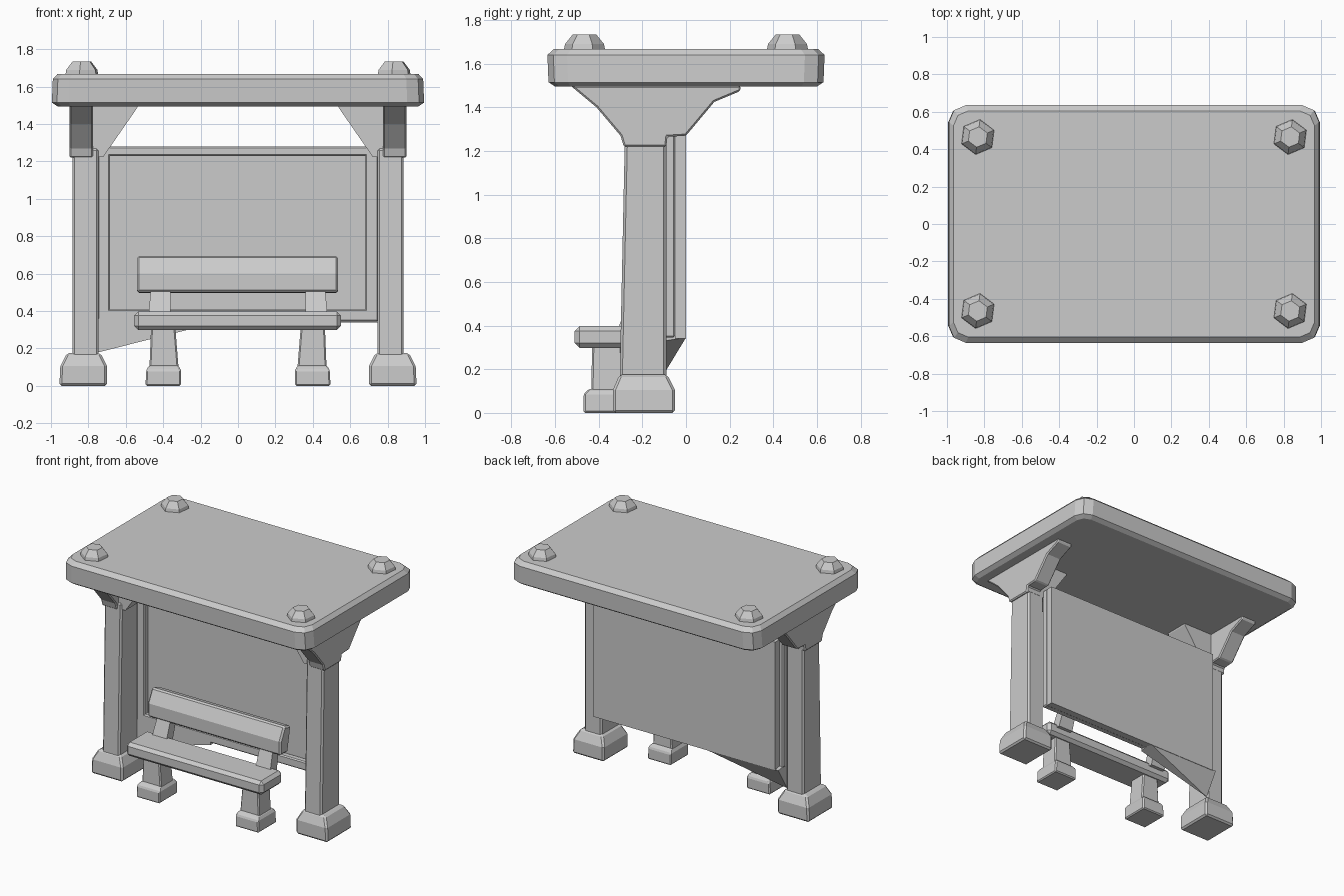
import bpy, bmesh, math
from mathutils import Vector

if "Cube" in bpy.data.objects:
    bpy.data.objects.remove(bpy.data.objects["Cube"])

grey = bpy.data.materials.new("plain grey")
grey.diffuse_color = (0.6, 0.6, 0.6, 1)
grey.use_nodes = True
grey.node_tree.nodes["Principled BSDF"].inputs["Base Color"].default_value = grey.diffuse_color


def finish(name, bm, bevel=0.0):
    bmesh.ops.recalc_face_normals(bm, faces=bm.faces)
    me = bpy.data.meshes.new(name)
    bm.to_mesh(me)
    bm.free()
    me.materials.append(grey)
    ob = bpy.data.objects.new(name, me)
    bpy.context.collection.objects.link(ob)
    if bevel:
        m = ob.modifiers.new("chamfer", 'BEVEL')
        m.width, m.segments, m.limit_method = bevel, 1, 'ANGLE'
        m.angle_limit = math.radians(35)
    return ob


def loft(name, rings, bevel=0.0):
    """Closed solid through a stack of matching point rings."""
    bm = bmesh.new()
    vs = [[bm.verts.new(p) for p in r] for r in rings]
    n = len(vs[0])
    for a, b in zip(vs, vs[1:]):
        for i in range(n):
            j = (i + 1) % n
            bm.faces.new((a[i], a[j], b[j], b[i]))
    bm.faces.new(vs[0][::-1])
    bm.faces.new(vs[-1])
    return finish(name, bm, bevel)


def rect(z, x0, x1, y0, y1):
    return [(x0, y0, z), (x1, y0, z), (x1, y1, z), (x0, y1, z)]


def box(name, x0, x1, y0, y1, z0, z1, bevel=0.0):
    return loft(name, [rect(z0, x0, x1, y0, y1), rect(z1, x0, x1, y0, y1)], bevel)


def extrude_x(name, profile, x0, x1, bevel=0.0):
    return loft(name, [[(x, y, z) for y, z in profile] for x in (x0, x1)], bevel)


def hull(name, pts):
    bm = bmesh.new()
    for p in pts:
        bm.verts.new(p)
    bmesh.ops.convex_hull(bm, input=bm.verts)
    return finish(name, bm)


def rounded(z, hx, hy, c):
    """Rectangle with two-step cut corners."""
    out = []
    for sx, sy in ((1, 1), (-1, 1), (-1, -1), (1, -1)):
        corner = [(hx, hy - c), (hx - c * 0.3, hy - c * 0.3), (hx - c, hy)]
        if sx * sy < 0:
            corner.reverse()
        out += [(sx * x, sy * y, z) for x, y in corner]
    return out


# roof slab
loft("roof", [rounded(1.495, 0.965, 0.60, 0.07), rounded(1.515, 0.995, 0.63, 0.09),
              rounded(1.64, 0.99, 0.635, 0.09), rounded(1.668, 0.965, 0.605, 0.08)])

# roof bolts
for sx in (-1, 1):
    for y in (-0.465, 0.465):
        rings = []
        for z, r in ((1.65, 0.098), (1.69, 0.09), (1.733, 0.055)):
            rings.append([(sx * 0.835 + r * math.cos(k * math.pi / 3 + 0.4),
                           y + r * math.sin(k * math.pi / 3 + 0.4), z) for k in range(6)])
        loft("roof_bolt", rings)

# posts with feet, brackets and inner braces
bracket = [(-0.53, 1.50), (-0.41, 1.40), (-0.30, 1.27), (-0.285, 1.22), (-0.09, 1.22),
           (-0.085, 1.265), (0.0, 1.27), (0.13, 1.425), (0.25, 1.475), (0.25, 1.50)]
for s, side in ((-1, "left"), (1, "right")):
    loft(side + "_post", [rect(0.1, s * 0.745, s * 0.885, -0.305, -0.09),
                          rect(1.27, s * 0.745, s * 0.885, -0.28, -0.09)], 0.012)
    loft(side + "_post_foot", [rect(0.0, s * 0.70, s * 0.955, -0.335, -0.05),
                               rect(0.105, s * 0.70, s * 0.95, -0.335, -0.05),
                               rect(0.175, s * 0.735, s * 0.915, -0.305, -0.085)], 0.012)
    extrude_x(side + "_bracket", bracket, s * 0.775, s * 0.90, 0.008)
    hull(side + "_brace", [(s * x, y, z) for y in (-0.27, -0.09) for x, z in
                           ((0.80, 1.50), (0.535, 1.50), (0.54, 1.485),
                            (0.70, 1.26), (0.72, 1.225), (0.80, 1.225))])

# back panel with raised frame on the front
box("back_panel", -0.72, 0.75, -0.05, 0.0, 0.34, 1.275)
box("frame_top", -0.75, 0.75, -0.1, -0.05, 1.23, 1.28, 0.008)
box("frame_bottom", -0.75, 0.75, -0.1, -0.05, 0.345, 0.41, 0.008)
box("frame_left", -0.75, -0.685, -0.1, -0.05, 0.345, 1.275, 0.008)
box("frame_right", 0.68, 0.75, -0.1, -0.05, 0.345, 1.275, 0.008)
# slanted skirt under the left half of the panel
hull("panel_skirt", [(-0.745, -0.1, 0.18), (-0.745, -0.1, 0.36), (-0.745, 0, 0.345),
                     (-0.45, -0.1, 0.27), (-0.15, -0.1, 0.33), (-0.15, -0.1, 0.36),
                     (-0.15, 0, 0.345)])

# bench seat
box("seat", -0.555, 0.55, -0.51, -0.265, 0.298, 0.398, 0.022)

# tilted backrest
extrude_x("backrest", [(-0.275, 0.50), (-0.185, 0.495), (-0.15, 0.675), (-0.225, 0.697),
                       (-0.275, 0.60)], -0.54, 0.535, 0.012)

# bench legs, feet and backrest supports
for s, side in ((-1, "left"), (1, "right")):
    loft(side + "_bench_leg", [rect(0.06, s * 0.315, s * 0.475, -0.435, -0.29),
                               rect(0.31, s * 0.335, s * 0.465, -0.43, -0.295)], 0.008)
    loft(side + "_bench_foot", [rect(0.0, s * 0.305, s * 0.495, -0.47, -0.26),
                                rect(0.085, s * 0.305, s * 0.49, -0.47, -0.26),
                                rect(0.11, s * 0.32, s * 0.475, -0.445, -0.28)], 0.008)
    loft(side + "_backrest_support", [rect(0.36, s * 0.36, s * 0.48, -0.32, -0.24),
                                      rect(0.53, s * 0.36, s * 0.465, -0.26, -0.19)])
